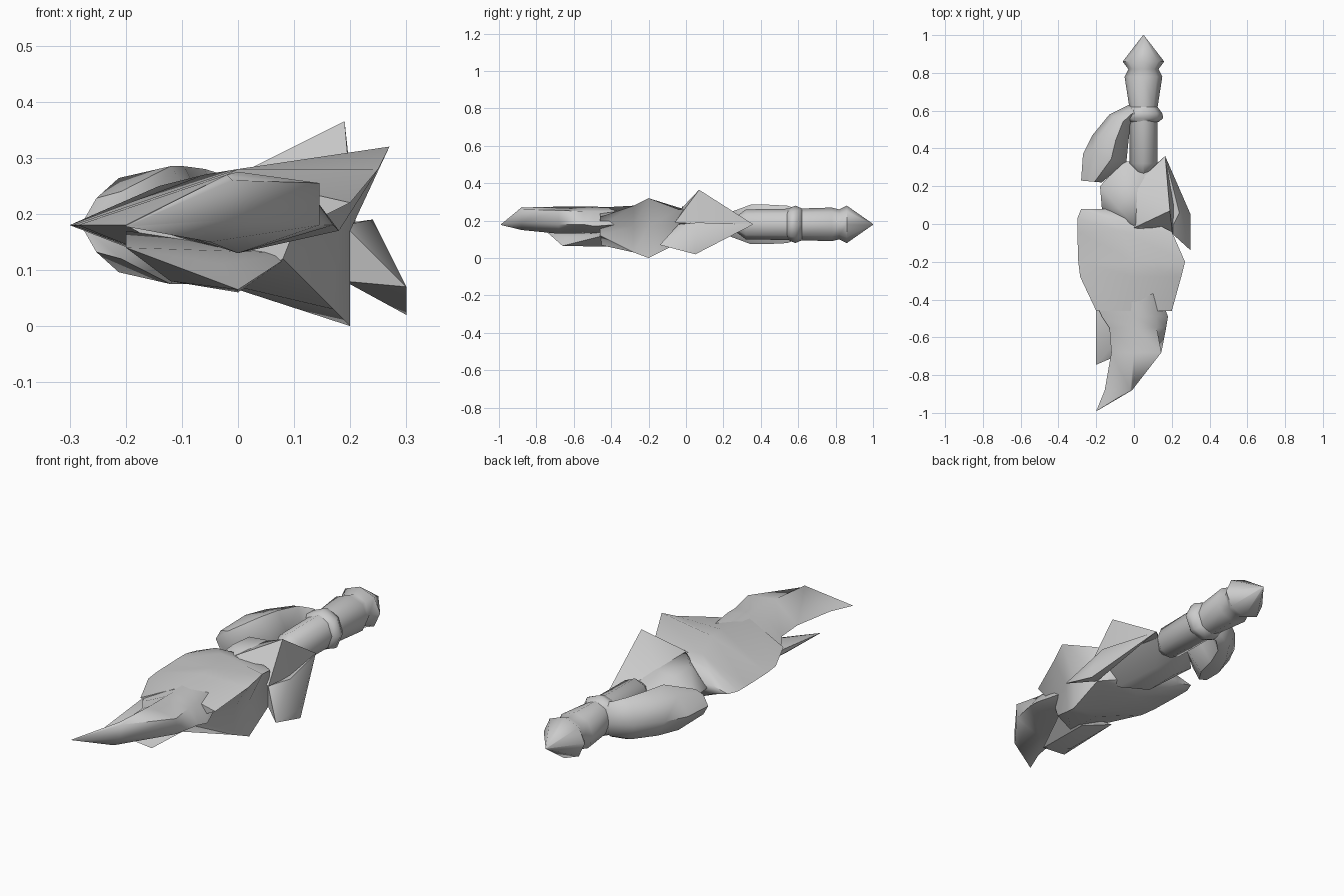
import bpy, bmesh, math
from mathutils import Vector

steel = bpy.data.materials.new("plain_grey")
steel.diffuse_color = (0.6, 0.6, 0.6, 1)


def finish(name, bm, angle=60):
    bmesh.ops.remove_doubles(bm, verts=bm.verts, dist=0.0005)
    bmesh.ops.recalc_face_normals(bm, faces=bm.faces)
    me = bpy.data.meshes.new(name)
    bm.to_mesh(me)
    bm.free()
    ob = bpy.data.objects.new(name, me)
    bpy.context.collection.objects.link(ob)
    me.materials.append(steel)
    bpy.ops.object.select_all(action='DESELECT')
    ob.select_set(True)
    bpy.context.view_layer.objects.active = ob
    bpy.ops.object.shade_smooth_by_angle(angle=math.radians(angle))
    return ob


def loft(name, rings, angle=60):
    """Skin a list of equally sized point rings and cap both ends."""
    bm = bmesh.new()
    vs = [[bm.verts.new(p) for p in r] for r in rings]
    n = len(rings[0])
    for a, b in zip(vs, vs[1:]):
        for i in range(n):
            j = (i + 1) % n
            bm.faces.new((a[i], a[j], b[j], b[i]))
    bm.faces.new(vs[0])
    bm.faces.new(vs[-1][::-1])
    return finish(name, bm, angle)


def hull(name, pts, angle=40):
    bm = bmesh.new()
    for p in pts:
        bm.verts.new(p)
    res = bmesh.ops.convex_hull(bm, input=bm.verts)
    junk = [e for e in res["geom_interior"] if isinstance(e, bmesh.types.BMVert)]
    bmesh.ops.delete(bm, geom=junk, context='VERTS')
    return finish(name, bm, angle)


def turned(name, profile, sides=8):
    """Ring profile (y, radius x, radius z) around the handle axis."""
    rings = []
    for y, rx, rz in profile:
        rings.append([(0.05 + rx * math.cos(2 * math.pi * k / sides), y,
                       0.18 + rz * math.sin(2 * math.pi * k / sides))
                      for k in range(sides)])
    return loft(name, rings)


def sections(table):
    """Rows of y followed by (x, z) points."""
    return [[(x, row[0], z) for x, z in row[1:]] for row in table]


# handle with pointed pommel, and collar
turned("handle", [(0.24, 0.01, 0.02), (0.32, 0.075, 0.08), (0.62, 0.075, 0.085),
                  (0.78, 0.10, 0.09), (0.82, 0.08, 0.08), (0.86, 0.11, 0.10),
                  (1.0, 0.002, 0.002)])
turned("collar", [(0.54, 0.08, 0.08), (0.56, 0.105, 0.09), (0.585, 0.10, 0.10),
                  (0.62, 0.075, 0.085)])

# curved hand guard: outer edge, inner edge, half height
guard = [((0.04, 0.61), (0.04, 0.56), 0.07), ((-0.03, 0.63), (0.0, 0.56), 0.085),
         ((-0.13, 0.58), (-0.02, 0.52), 0.10), ((-0.22, 0.47), (-0.03, 0.43), 0.105),
         ((-0.27, 0.37), (-0.04, 0.33), 0.105), ((-0.28, 0.23), (-0.17, 0.22), 0.06)]
rings = []
for o, i, h in guard:
    o, i = Vector(o), Vector(i)
    ring = []
    for t, s in ((0, 0), (0.25, 0.8), (0.65, 1), (1, 0), (0.65, -1), (0.25, -0.8)):
        p = o.lerp(i, t)
        ring.append((p.x, p.y, 0.18 + h * s))
    rings.append(ring)
loft("hand_guard", rings)

# main body, flaring into two spikes on the right
loft("main_body", sections([
    (0.08, (-0.28, .18), (-0.2, .20), (-.10, .19), (-.10, .18), (-.10, .17), (-0.2, .16)),
    (0.03, (-0.30, .18), (-0.14, .25), (.06, .26), (.12, .18), (.06, .11), (-.12, .11)),
    (-0.04, (-0.30, .18), (-0.06, .27), (.20, .26), (.19, .18), (.19, .08), (-.05, .085)),
    (-0.20, (-0.295, .18), (0.0, .28), (.27, .32), (.20, .17), (.20, 0), (0.0, .07)),
    (-0.28, (-0.285, .18), (0.0, .28), (.25, .28), (.18, .17), (.17, .03), (0.0, .065)),
    (-0.46, (-0.20, .18), (-.02, .27), (.20, .22), (.10, .17), (.08, .12), (0.0, .07))]))

# front blade
loft("front_blade", sections([
    (-0.36, (-.23, .18), (-.02, .27), (.10, .25), (.13, .18), (0, .12)),
    (-0.49, (-.17, .18), (0, .275), (.12, .25), (.18, .17), (0, .13)),
    (-0.55, (-.13, .18), (0, .275), (.12, .25), (.17, .18), (0, .13)),
    (-0.68, (-.12, .18), (.0, .275), (.145, .255), (.145, .18), (0, .13)),
    (-0.88, (-.155, .18), (-.02, .27), (-.01, .26), (-.01, .19), (-.05, .15)),
    (-0.99, (-.2, .178), (-.198, .18), (-.197, .18), (-.197, .178), (-.198, .177))]))

# lower fang under the blade
hull("lower_fang", [(-.2, -.745, .14), (-.12, -.6, .08), (0, -.66, .065), (0, -.38, .06),
                    (-.2, -.4, .15), (.1, -.4, .13), (-.2, -.46, .17), (-.03, -.64, .11)])

# upper body behind the main body
hull("upper_body", [(-.18, .2, .18), (-.17, .08, .18), (-.06, .33, .18), (.02, .32, .18),
                    (-.08, .2, .255), (.02, .2, .265), (-.08, .08, .265), (.02, -.02, .275),
                    (-.08, .2, .11), (.04, .2, .1), (-.06, .04, .09), (.08, -.02, .08),
                    (.12, .33, .18), (.2, -.05, .20), (.2, .1, .16)], 60)

# raised spike and hanging fin on the right
hull("raised_spike", [(.19, .07, .365), (.165, .36, .18), (.205, -.06, .19), (0, -.02, .27),
                      (0, .2, .255), (.12, .32, .18), (.21, .1, .18)])
hull("hanging_fin", [(.3, .05, .02), (.3, -.14, .07), (.3, .05, .07), (.24, .06, .19),
                     (.165, .36, .18), (.2, .2, .12), (.19, -.04, .08), (.19, -.04, .18)])
